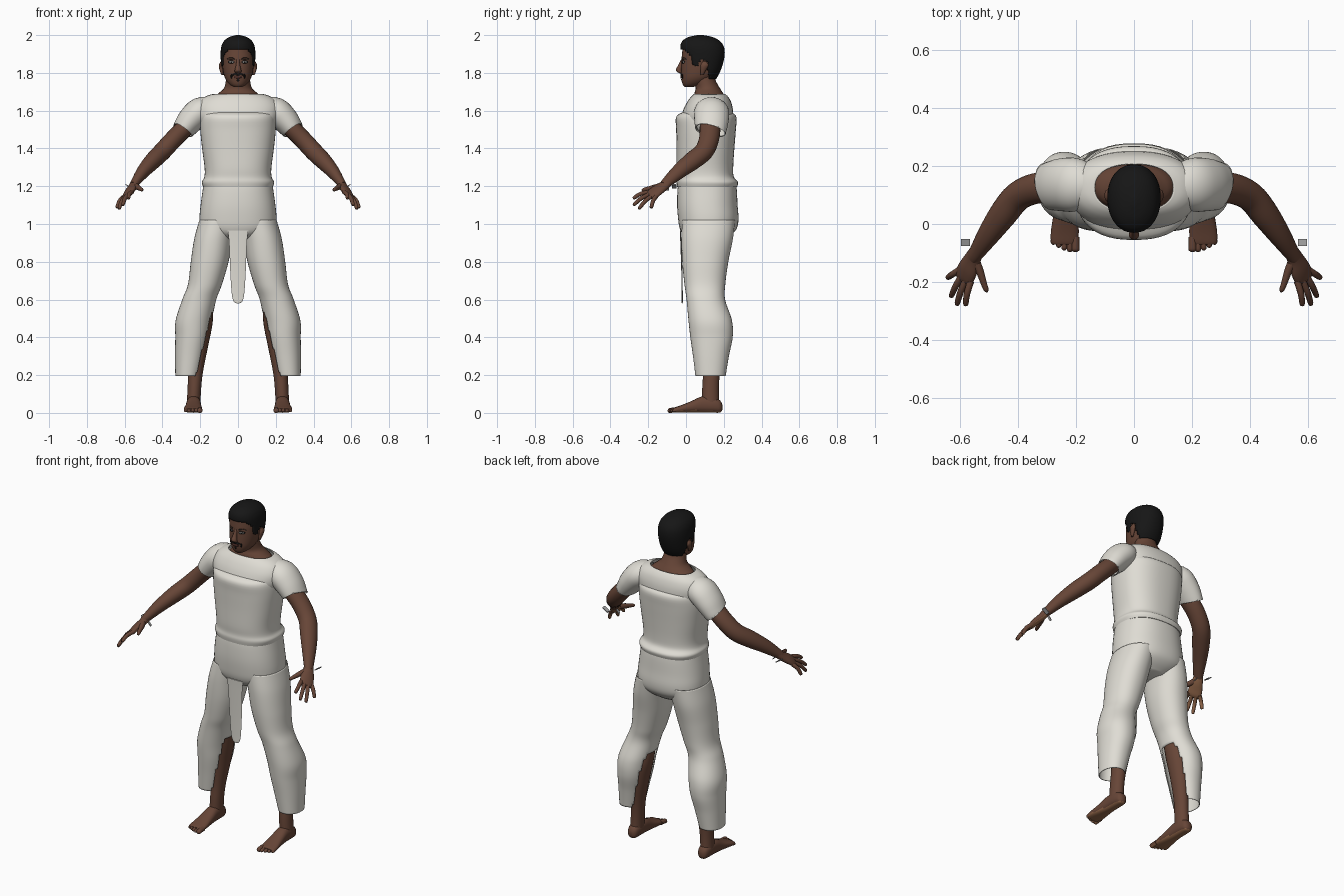
import bpy, bmesh, math
from mathutils import Vector
from mathutils.bvhtree import BVHTree

cube = bpy.data.objects.get("Cube")
if cube:
    bpy.data.objects.remove(cube)

X, Y, Z = Vector((1, 0, 0)), Vector((0, 1, 0)), Vector((0, 0, 1))
made = []


def material(name, r, g, b):
    m = bpy.data.materials.new(name)
    m.use_nodes = True
    m.diffuse_color = (r, g, b, 1)
    bsdf = next(n for n in m.node_tree.nodes if n.type == 'BSDF_PRINCIPLED')
    bsdf.inputs["Base Color"].default_value = (r, g, b, 1)
    bsdf.inputs["Roughness"].default_value = 0.8
    return m


skin = material("brown skin", .135, .06, .038)
pale = material("palm skin", .3, .14, .07)
cloth = material("off white cloth", .74, .72, .66)
black = material("black hair", .008, .008, .008)
white = material("eye white", .5, .48, .45)
lip = material("lip brown", .1, .035, .028)
grey = material("cuff grey", .42, .42, .42)


def finish(name, bm, mats, mirror=False, rule=None, thick=0):
    """Turn a bmesh into an object, with optional mirrored twin and shell."""
    bmesh.ops.recalc_face_normals(bm, faces=bm.faces)
    bm.normal_update()
    for f in bm.faces:
        f.smooth = True
        if rule and rule(f):
            f.material_index = 1
    mesh = bpy.data.meshes.new(name)
    bm.to_mesh(mesh)
    bm.free()
    ob = bpy.data.objects.new(name, mesh)
    bpy.context.collection.objects.link(ob)
    for m in mats:
        mesh.materials.append(m)
    if thick:
        s = ob.modifiers.new("shell", 'SOLIDIFY')
        s.thickness, s.offset = thick, -1
    if mirror:
        ob.modifiers.new("mirror", 'MIRROR').use_mirror_merge = False
    made.append(ob)
    return ob


def spline(rows, k):
    """Smooth interpolation through rows of numbers."""
    out = []
    for i in range(len(rows) - 1):
        p = [rows[max(0, min(len(rows) - 1, i + j))] for j in (-1, 0, 1, 2)]
        for s in range(k):
            t = s / k
            out.append([.5 * (2 * b + (c - a) * t + (2 * a - 5 * b + 4 * c - d) * t * t
                              + (3 * b - a - 3 * c + d) * t ** 3) for a, b, c, d in zip(*p)])
    return out + [list(rows[-1])]


def tube(name, rows, mats, axis=None, side=X, n=24, k=4, power=2, caps=True,
         mirror=False, rule=None, cut=None, thick=0):
    """Loft elliptical rings; each row is x, y, z, half width, half depth."""
    pts = spline(rows, k)
    bm = bmesh.new()
    rings = []
    for i, (x, y, z, a, b) in enumerate(pts):
        c = Vector((x, y, z))
        t = axis or (Vector(pts[min(i + 1, len(pts) - 1)][:3])
                     - Vector(pts[max(i - 1, 0)][:3])).normalized()
        u = (side - t * side.dot(t)).normalized()
        v = t.cross(u)
        ring = []
        for j in range(n):
            q = 2 * math.pi * j / n
            ca, sa = math.cos(q), math.sin(q)
            e = 2 / power
            ring.append(bm.verts.new(
                c + u * math.copysign(abs(ca) ** e, ca) * max(a, .001)
                + v * math.copysign(abs(sa) ** e, sa) * max(b, .001)))
        rings.append(ring)
    for r, s in zip(rings, rings[1:]):
        for j in range(n):
            bm.faces.new((r[j], r[(j + 1) % n], s[(j + 1) % n], s[j]))
    if caps:
        bm.faces.new(rings[0])
        bm.faces.new(rings[-1])
    if cut:
        dead = [f for f in bm.faces if cut(f.calc_center_median())]
        bmesh.ops.delete(bm, geom=dead, context='FACES')
    return finish(name, bm, mats, mirror, rule, thick)


def stack(name, rows, mats, **kw):
    """Horizontal rings on the centre line: z, y, half width, half depth."""
    return tube(name, [(0, y, z, a, b) for z, y, a, b in rows], mats, axis=Z, **kw)


# Head and neck
head = stack("head", [(1.725, .015, .022, .022), (1.74, .035, .046, .053), (1.77, .058, .068, .083),
                      (1.81, .073, .079, .099), (1.86, .08, .084, .104), (1.9, .085, .085, .106),
                      (1.95, .085, .074, .095), (1.98, .085, .03, .04)], [skin], n=40, power=2.15)
stack("neck", [(1.62, .13, .16, .09), (1.67, .125, .13, .083), (1.695, .12, .1, .075), (1.72, .115, .074, .064),
               (1.76, .1, .064, .057), (1.81, .09, .06, .055)], [skin])
tube("nose", [(0, -.018, 1.872, .008, .008), (0, -.03, 1.84, .011, .012), (0, -.038, 1.812, .018, .016),
              (0, -.024, 1.797, .014, .008)], [skin], axis=Z, n=12)
tube("ears", [(.083, .085, 1.79, .005, .008), (.087, .09, 1.81, .009, .014), (.091, .098, 1.84, .011, .021),
              (.088, .098, 1.86, .004, .01)], [skin], axis=Z, n=12, mirror=True)


# Hair cap trimmed along a hairline
def below_hairline(c):
    line = ((-.01, 1.925), (.03, 1.885), (.04, 1.835), (.065, 1.835), (.075, 1.87), (.11, 1.865), (.125, 1.78))
    if c.y <= line[0][0]:
        return c.z < line[0][1]
    for (y0, z0), (y1, z1) in zip(line, line[1:]):
        if c.y <= y1:
            return c.z < z0 + (z1 - z0) * (c.y - y0) / (y1 - y0)
    return c.z < 1.77


stack("hair", [(1.76, .09, .066, .065), (1.8, .09, .084, .088), (1.85, .091, .09, .105), (1.9, .09, .092, .115),
               (1.94, .085, .088, .115), (1.97, .08, .073, .098), (1.99, .077, .045, .062), (2, .075, .01, .015)],
      [black], n=56, k=7, power=2.15, cut=below_hairline, thick=.007)

# Painted face details, laid on the surface of the head
bm = bmesh.new()
bm.from_mesh(head.data)
surface = BVHTree.FromBMesh(bm)
bm.free()


def face_patch(name, x, z, w, h, mat, lift=.0015, bend=0, mirror=True):
    bm = bmesh.new()
    bmesh.ops.create_circle(bm, cap_ends=True, segments=16, radius=1)
    for v in bm.verts:
        px, pz = x + v.co.x * w, z + v.co.y * h - bend * v.co.x ** 2
        hit = surface.ray_cast(Vector((px, -1, pz)), Y)[0]
        v.co = (px, hit.y - lift, pz)
    finish(name, bm, [mat], mirror, thick=.002)


face_patch("eyebrows", .038, 1.877, .021, .005, black, bend=.005)
face_patch("eyelids", .036, 1.858, .017, .008, black)
face_patch("eyes", .036, 1.857, .013, .005, white, .0025)
face_patch("pupils", .036, 1.857, .005, .005, black, .0035)
face_patch("moustache", .015, 1.793, .016, .005, black, bend=.005)
face_patch("moustache_ends", .034, 1.783, .004, .012, black)
face_patch("lips", 0, 1.778, .023, .007, lip, mirror=False)
face_patch("chin_tuft", 0, 1.761, .007, .006, black, mirror=False)

# Shirt: body, shoulder yoke, sleeves
stack("shirt_body", [(1.195, .112, .184, .158), (1.222, .113, .191, .163), (1.25, .103, .178, .15),
                     (1.3, .1, .177, .15), (1.4, .103, .19, .153), (1.5, .106, .2, .158), (1.565, .107, .198, .16),
                     (1.59, .11, .185, .132), (1.6, .11, .15, .1)], [cloth], n=48, power=2.4)
stack("shirt_yoke", [(1.5, .11, .19, .13), (1.56, .112, .215, .138), (1.61, .118, .222, .13),
                     (1.65, .123, .205, .114), (1.675, .125, .172, .097), (1.688, .125, .135, .083)],
      [cloth], n=48, power=2.3, caps=False, thick=.005)
tube("sleeves", [(.14, .13, 1.605, .07, .065), (.2, .135, 1.595, .092, .075), (.25, .135, 1.55, .091, .071),
                 (.285, .132, 1.505, .084, .061), (.292, .13, 1.495, .08, .057)],
     [cloth], side=Y, n=32, mirror=True, caps=False, thick=.005)

# Arms
tube("arms", [(.2, .13, 1.59, .05, .05), (.27, .128, 1.52, .055, .048), (.34, .122, 1.45, .053, .048),
              (.4, .095, 1.385, .051, .048), (.45, .035, 1.335, .05, .045), (.5, -.035, 1.28, .041, .036),
              (.54, -.095, 1.226, .03, .025), (.555, -.115, 1.205, .026, .02)], [skin], side=Y, mirror=True)

# Hands
across = Vector((.62, .6, -.35)).normalized()


def palm_side(f):
    return f.normal.dot(Vector((-.6, .25, -.75))) > .55


tube("palms", [(.537, -.085, 1.232, .024, .022), (.555, -.12, 1.2, .031, .021), (.572, -.155, 1.176, .039, .019),
               (.585, -.182, 1.155, .039, .015), (.592, -.195, 1.147, .03, .008)],
     [skin, pale], side=across, n=20, mirror=True, rule=palm_side)
root = Vector((.582, -.178, 1.157))
tips = {"index": (-.03, .58, -.28, 1.135), "middle": (-.01, .61, -.278, 1.1),
        "ring": (.01, .63, -.25, 1.08), "little": (.03, .642, -.185, 1.085)}
for finger, (offset, *tip) in tips.items():
    base, tip = root + across * offset, Vector(tip)
    mid = base.lerp(tip, .5) + Vector((.004, -.002, .008))
    end = mid.lerp(tip, .9)
    tube(finger + "_fingers", [(*base, .012, .012), (*mid, .011, .011), (*end, .009, .009), (*tip, .002, .002)],
         [skin, pale], side=across, n=10, mirror=True, rule=palm_side)
tube("thumbs", [(.55, -.12, 1.205, .018, .018), (.53, -.165, 1.194, .015, .014), (.517, -.205, 1.186, .011, .011),
                (.509, -.226, 1.181, .009, .009), (.506, -.235, 1.179, .002, .002)],
     [skin], n=10, side=Z, mirror=True)

# Loose cuff pieces at the wrists
for name, spot, size in (("outer_cuffs", (.58, -.063, 1.2), (.032, .024, .006)),
                         ("inner_cuffs", (.523, -.098, 1.19), (.018, .014, .006))):
    bm = bmesh.new()
    bmesh.ops.create_cube(bm, size=1)
    for v in bm.verts:
        v.co = Vector(spot) + Vector(c * s for c, s in zip(v.co, size)) + Z * v.co.x * .02
    finish(name, bm, [grey], mirror=True)

# Trousers: seat, legs open on the inside of the calf, hanging front flap
stack("trouser_seat", [(.915, .11, .08, .09), (.945, .113, .155, .13), (.98, .118, .198, .152),
                       (1.03, .118, .204, .16), (1.1, .113, .198, .16), (1.18, .112, .187, .157),
                       (1.23, .112, .18, .15)], [cloth], n=48, power=2.3)
tube("trouser_legs", [(.105, .12, 1.02, .1, .14), (.13, .112, .92, .102, .136), (.15, .102, .8, .1, .122),
                      (.175, .1, .68, .09, .108), (.205, .105, .6, .09, .102), (.234, .128, .49, .096, .115),
                      (.243, .135, .4, .089, .112), (.255, .132, .3, .078, .095), (.267, .13, .195, .065, .08)],
     [cloth], axis=Z, n=56, k=8, power=2.15, caps=False, mirror=True, thick=.004,
     cut=lambda c: c.z < .53 and c.x < .135 + (.55 - c.z) * .25)
tube("front_flap", [(0, -.03, .965, .055, .003), (0, -.027, .9, .047, .003), (0, -.022, .75, .041, .003),
                    (0, -.02, .63, .033, .003), (0, -.02, .59, .022, .003), (0, -.02, .58, .008, .002)],
     [cloth], axis=-Z)

# Lower legs and feet
tube("lower_legs", [(.185, .11, .62, .055, .06), (.192, .135, .48, .058, .066), (.208, .14, .35, .049, .056),
                    (.224, .135, .22, .039, .045), (.231, .13, .13, .036, .044), (.235, .13, .05, .036, .045)],
     [skin], axis=-Z, mirror=True)


def sole(f):
    return f.normal.z < -.6


tube("feet", [(.235, .192, .03, .012, .014), (.235, .18, .034, .028, .032), (.235, .145, .042, .036, .041),
              (.235, .085, .044, .038, .043), (.236, .03, .032, .042, .031), (.238, -.025, .021, .048, .02),
              (.24, -.06, .015, .046, .014), (.24, -.07, .014, .04, .01)],
     [skin, pale], axis=-Y, power=2.4, mirror=True, rule=sole)
for i, name in enumerate(("big", "second", "third", "fourth", "small")):
    x, r = .202 + .019 * i, .014 if i == 0 else .0105 - .0005 * i
    y = -.097 + .006 * max(0, i - 1) ** 1.3
    tube(name + "_toes", [(x, -.045, .016, r, r), (x, y + .022, .014, r, r), (x, y + .007, .012, r, r * .9),
                          (x, y, .011, r * .3, r * .3)],
         [skin, pale], axis=-Y, n=10, mirror=True, rule=sole)

# Smooth shading with crisp hems
for ob in bpy.context.selected_objects:
    ob.select_set(False)
for ob in made:
    ob.select_set(True)
bpy.context.view_layer.objects.active = made[0]
bpy.ops.object.shade_smooth_by_angle(angle=math.radians(50))
